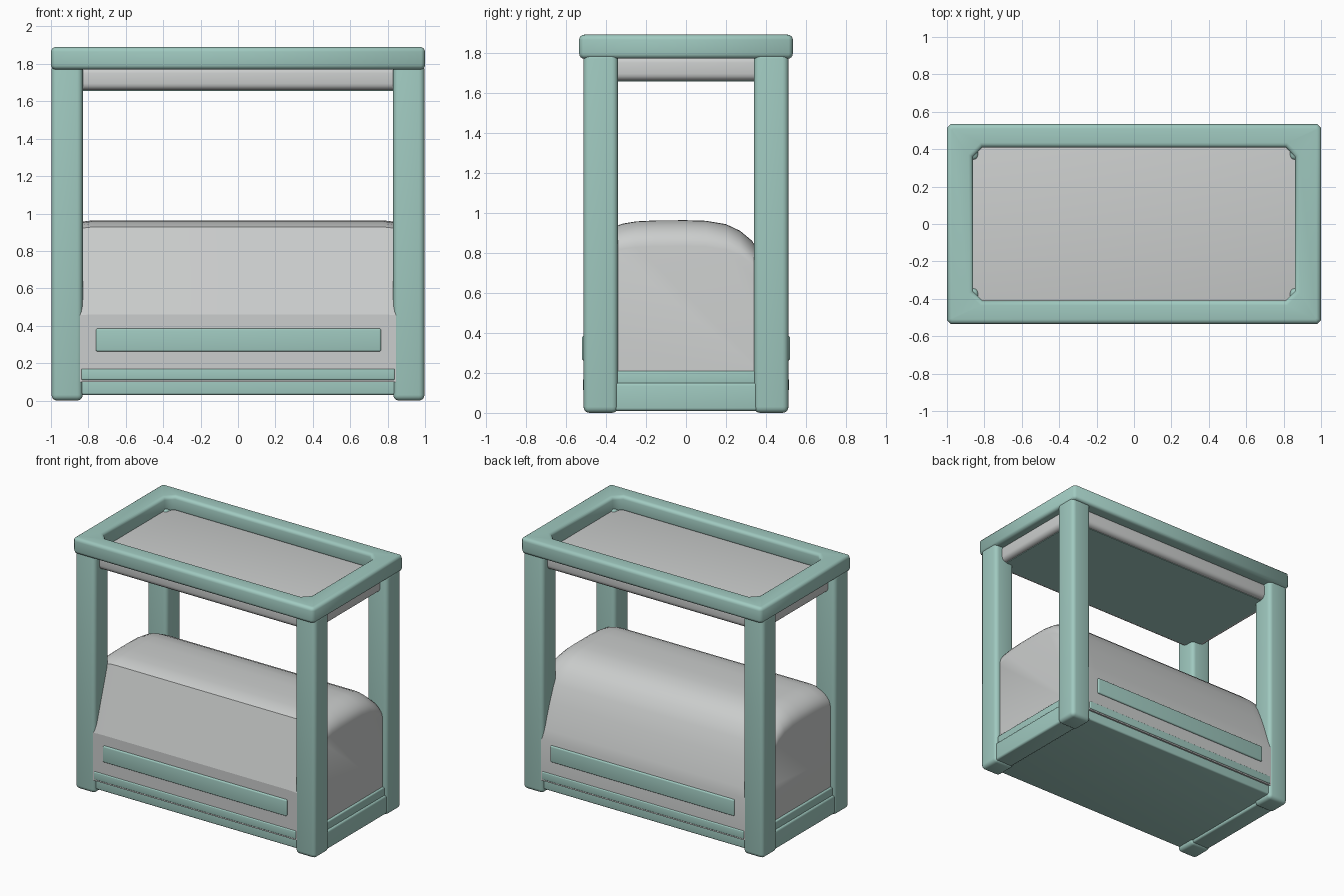
import bpy, bmesh, math

if "Cube" in bpy.data.objects:
    bpy.data.objects.remove(bpy.data.objects["Cube"])


def material(name, rgb):
    m = bpy.data.materials.new(name)
    m.diffuse_color = (*rgb, 1)
    m.use_nodes = True
    m.node_tree.nodes["Principled BSDF"].inputs["Base Color"].default_value = m.diffuse_color
    return m


TEAL = material("soft teal", (0.35, 0.585, 0.525))
GREY = material("light grey", (0.60, 0.615, 0.61))


def finish(name, bm, mat, angle=0.65):
    bmesh.ops.recalc_face_normals(bm, faces=bm.faces[:])
    mesh = bpy.data.meshes.new(name)
    bm.to_mesh(mesh)
    bm.free()
    mesh.materials.append(mat)
    ob = bpy.data.objects.new(name, mesh)
    bpy.context.collection.objects.link(ob)
    bpy.ops.object.select_all(action='DESELECT')
    ob.select_set(True)
    bpy.context.view_layer.objects.active = ob
    bpy.ops.object.shade_smooth_by_angle(angle=angle)
    return ob


def round_edges(bm, edges, size, segments=4):
    bmesh.ops.bevel(bm, geom=edges, offset=size, segments=segments,
                    profile=0.5, affect='EDGES', clamp_overlap=True)


def box(name, lo, hi, mat, bevel=0.0):
    bm = bmesh.new()
    bmesh.ops.create_cube(bm, size=1)
    for v in bm.verts:
        v.co = [(a + b) / 2 + c * (b - a) for a, b, c in zip(lo, hi, v.co)]
    if bevel:
        round_edges(bm, bm.edges[:], bevel)
    return finish(name, bm, mat)


def octagon(hx, hy, c):
    """Rectangle outline with cut corners."""
    return [(hx, -hy + c), (hx, hy - c), (hx - c, hy), (-hx + c, hy),
            (-hx, hy - c), (-hx, -hy + c), (-hx + c, -hy), (hx - c, -hy)]


# Corner posts
for sx, side in ((-1, "left"), (1, "right")):
    for sy, end in ((-1, "front"), (1, "back")):
        xs, ys = sorted((sx * 0.83, sx * 0.997)), sorted((sy * 0.34, sy * 0.512))
        box(f"{end}_{side}_post", (xs[0], ys[0], 0), (xs[1], ys[1], 1.80), TEAL, 0.03)

# Top frame ring with cut inner corners
bm = bmesh.new()
rings = []
for z in (1.77, 1.89):
    for pts in (octagon(1.0, 0.534, 0.02), octagon(0.86, 0.41, 0.05)):
        rings.append([bm.verts.new((x, y, z)) for x, y in pts])
lo_out, lo_in, hi_out, hi_in = rings
for a, b in ((lo_out, hi_out), (hi_out, hi_in), (hi_in, lo_in), (lo_in, lo_out)):
    for i in range(8):
        j = (i + 1) % 8
        bm.faces.new((a[i], a[j], b[j], b[i]))
rims = [e for ring in rings for e in bm.edges
        if e.verts[0] in ring and e.verts[1] in ring]
round_edges(bm, rims, 0.025)
finish("top_frame", bm, TEAL, 0.85)

# Recessed tray with a coloured underside
box("top_tray", (-0.94, -0.455, 1.66), (0.94, 0.455, 1.785), GREY, 0.035)
box("tray_underside", (-0.90, -0.415, 1.656), (0.90, 0.415, 1.664), TEAL)

# Main body: side profile (y, z) swept along x, top rounded down at both ends
profile = [(-0.508, 0.10), (-0.508, 0.46), (-0.36, 0.928), (-0.32, 0.945),
           (-0.25, 0.957), (-0.15, 0.962), (0.0, 0.963), (0.1, 0.96), (0.2, 0.943),
           (0.27, 0.91), (0.33, 0.86), (0.38, 0.78), (0.43, 0.66), (0.465, 0.56),
           (0.49, 0.48), (0.508, 0.41), (0.508, 0.10)]
END, RX, RZ = 0.96, 0.19, 0.13
half = []
for k in range(9):
    t = math.pi / 2 * k / 8
    half.append((END - RX + RX * math.sin(t), RZ * (1 - math.cos(t))))
stations = [(-x, d) for x, d in reversed(half)] + half
bm = bmesh.new()
sections = [[bm.verts.new((x, y, 0.1 + (z - 0.1) * (1 - d / 0.863)))
             for y, z in profile] for x, d in stations]
for a, b in zip(sections, sections[1:]):
    for i in range(len(profile)):
        j = (i + 1) % len(profile)
        bm.faces.new((a[i], a[j], b[j], b[i]))
bm.faces.new(sections[0])
bm.faces.new(sections[-1])
body = finish("body", bm, GREY)
# keep the two front crease lines crisp
for e in body.data.edges:
    a, b = (body.data.vertices[i].co for i in e.vertices)
    if abs(a.y - b.y) < 1e-4 and a.y < -0.35 and a.z > 0.3:
        e.use_edge_sharp = True

# Base slab, end rails and ledges
box("base_slab", (-0.95, -0.495, 0.03), (0.95, 0.495, 0.13), TEAL, 0.012)
for s, side in ((-1, "left"), (1, "right")):
    xs = sorted((s * 0.84, s * 0.988))
    box(f"{side}_end_rail", (xs[0], -0.36, 0.01), (xs[1], 0.36, 0.15), TEAL, 0.015)
    xs = sorted((s * 0.84, s * 0.975))
    box(f"{side}_end_ledge", (xs[0], -0.36, 0.13), (xs[1], 0.36, 0.21), TEAL, 0.01)

# Long ledges and trim strips on front and back
for s, end in ((-1, "front"), (1, "back")):
    ys = sorted((s * 0.44, s * 0.515))
    box(f"{end}_ledge", (-0.838, ys[0], 0.11), (0.838, ys[1], 0.17), TEAL, 0.008)
    ys = sorted((s * 0.48, s * 0.52))
    box(f"{end}_trim_strip", (-0.76, ys[0], 0.262), (0.765, ys[1], 0.385), TEAL, 0.01)
